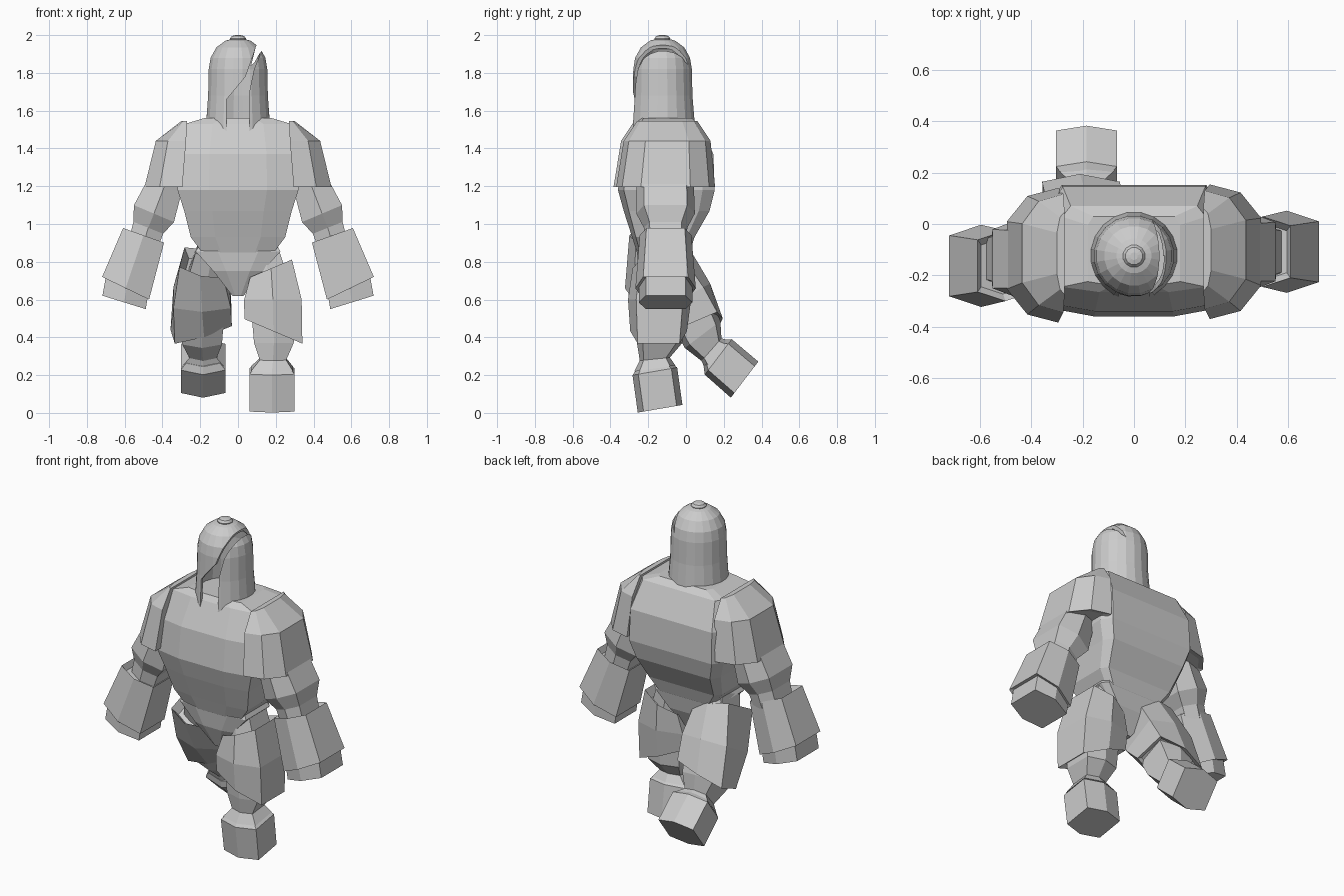
import bpy, bmesh, math
from mathutils import Matrix, Vector

old = bpy.data.objects.get("Cube")
if old:
    bpy.data.objects.remove(old, do_unlink=True)

grey = bpy.data.materials.new("light grey")
grey.use_nodes = True
COL = (0.6, 0.6, 0.6, 1)
grey.diffuse_color = COL
grey.node_tree.nodes["Principled BSDF"].inputs["Base Color"].default_value = COL

# Cross-sections in unit size
HEX = [(0, -1), (1, -.74), (1, .74), (0, 1), (-1, .74), (-1, -.74)]
TORSO = [(.48, -1), (1, -.88), (1, .75), (.88, 1), (-.88, 1), (-1, .75), (-1, -.88), (-.48, -1)]
PAD = [(-1, -1), (.2, -.88), (1, -.5), (1, .5), (.2, .88), (-1, 1)]


def make(name, bm):
    bmesh.ops.recalc_face_normals(bm, faces=bm.faces)
    me = bpy.data.meshes.new(name)
    bm.to_mesh(me)
    bm.free()
    me.materials.append(grey)
    ob = bpy.data.objects.new(name, me)
    bpy.context.collection.objects.link(ob)
    return ob


def loft(name, section, rings, side=1, shift=0):
    """Skin rings of (centre, half width, half depth, tilt x, tilt y)."""
    bm = bmesh.new()
    loops = []
    for c, rx, ry, tx, ty in rings:
        rot = Matrix.Rotation(ty, 3, 'Y') @ Matrix.Rotation(tx, 3, 'X')
        loop = []
        for u, v in section:
            p = Vector(c) + rot @ Vector((u * rx, v * ry, 0))
            loop.append(bm.verts.new((p.x * side, p.y + shift, p.z)))
        loops.append(loop)
    n = len(section)
    for a, b in zip(loops, loops[1:]):
        for i in range(n):
            j = (i + 1) % n
            bm.faces.new((a[i], a[j], b[j], b[i]))
    bm.faces.new(loops[0])
    bm.faces.new(loops[-1])
    return make(name, bm)


def body(name, rows):
    """Torso-like loft from rows of (z, half width, front y, back y)."""
    loft(name, TORSO, [((0, (f + b) / 2, z), w, (b - f) / 2, 0, 0) for z, w, f, b in rows])


def lathe(name, profile, cy, segs, slant=0):
    """Revolve a profile; slant tilts the lowest ring."""
    bm = bmesh.new()
    prev = None
    for k, (r, z) in enumerate(profile):
        ring = []
        for i in range(segs):
            a = 2 * math.pi * (i + .5) / segs
            y = r * math.sin(a)
            ring.append(bm.verts.new((r * math.cos(a), cy + y, z + (slant * y if k == 0 else 0))))
        if prev:
            for i in range(segs):
                j = (i + 1) % segs
                bm.faces.new((prev[i], prev[j], ring[j], ring[i]))
        prev = ring
    bm.faces.new(prev)
    return make(name, bm)


def cutter(name, outline, y0, y1):
    """Prism from a front outline."""
    bm = bmesh.new()
    f = bm.faces.new([bm.verts.new((x, y0, z)) for x, z in outline])
    ext = bmesh.ops.extrude_face_region(bm, geom=[f])
    vs = [v for v in ext["geom"] if isinstance(v, bmesh.types.BMVert)]
    bmesh.ops.translate(bm, verts=vs, vec=(0, y1 - y0, 0))
    ob = make(name, bm)
    ob.hide_render = True
    return ob


# Torso and pelvis
body("torso", [(1.56, .18, -.24, .03), (1.53, .28, -.265, .07), (1.37, .315, -.34, .145),
               (1.18, .32, -.36, .152), (1.07, .285, -.33, .125), (.93, .25, -.285, .045),
               (.85, .19, -.26, .02), (.8, .08, -.22, -.02)])
body("pelvis", [(.88, .21, -.25, .01), (.855, .225, -.26, .02), (.75, .13, -.25, 0),
                (.62, .03, -.2, -.06)])

# Arms
for side, label, shift in ((1, "left", 0), (-1, "right", -.055)):
    loft(label + "_shoulder_pad", PAD,
         [((.285, -.1, 1.545), .015, .16, 0, 0), ((.355, -.1, 1.44), .08, .23, 0, 0),
          ((.395, -.108, 1.195), .1, .262, 0, 0), ((.395, -.108, 1.205), .08, .22, 0, 0)],
         side, shift / 4)
    loft(label + "_upper_arm", HEX,
         [((.37, -.11, 1.25), .09, .15, 0, -.3), ((.445, -.108, 1.055), .115, .155, 0, -.4),
          ((.475, -.108, .98), .085, .115, 0, -.38), ((.5, -.108, .9), .08, .11, 0, -.38)],
         side, shift / 2)
    loft(label + "_forearm", HEX,
         [((.51, -.108, .91), .09, .11, 0, -.34), ((.5, -.108, .94), .115, .137, 0, -.34),
          ((.595, -.108, .66), .138, .16, 0, -.45), ((.595, -.108, .67), .11, .13, 0, -.45)],
         side, shift)
    loft(label + "_hand", HEX,
         [((.585, -.108, .69), .122, .142, 0, -.42), ((.603, -.108, .585), .12, .142, 0, -.3)],
         side, shift)

# Standing leg
loft("left_thigh_armour", HEX,
     [((.18, -.125, .72), .09, .13, 0, -.4), ((.175, -.125, .765), .12, .158, 0, -.4),
      ((.185, -.14, .6), .152, .167, 0, 0), ((.187, -.145, .432), .167, .15, 0, .4),
      ((.187, -.145, .45), .14, .125, 0, .4)])
loft("left_leg", HEX,
     [((.14, -.12, .84), .08, .11, 0, -.4), ((.185, -.14, .6), .12, .13, 0, 0),
      ((.19, -.14, .37), .105, .12, 0, 0), ((.185, -.165, .285), .07, .08, .1, 0),
      ((.18, -.165, .235), .11, .11, .15, 0)])
loft("left_boot", HEX,
     [((.18, -.168, .24), .1, .1, .17, 0), ((.18, -.165, .22), .12, .12, .17, 0),
      ((.18, -.137, .022), .118, .12, .17, 0)])

# Trailing leg
loft("right_thigh_armour", HEX,
     [((.18, -.09, .75), .095, .13, .5, -.25), ((.18, -.11, .795), .12, .15, .5, -.25),
      ((.19, -.01, .61), .152, .157, .5, 0), ((.195, .078, .45), .158, .128, .42, .3),
      ((.195, .068, .467), .13, .11, .42, .3)], -1)
loft("right_leg", HEX,
     [((.13, -.13, .85), .09, .11, .4, -.3), ((.19, 0, .6), .12, .13, .5, 0),
      ((.19, .088, .415), .105, .118, .65, 0), ((.185, .135, .335), .072, .08, .85, 0),
      ((.185, .165, .305), .11, .1, .92, 0)], -1)
loft("right_boot", HEX,
     [((.185, .148, .316), .09, .09, .92, 0), ((.185, .171, .296), .118, .118, .92, 0),
      ((.185, .31, .176), .118, .12, .92, 0)], -1)

# Helmet shell with a swept face opening and a crescent gap over the crown
helmet = lathe("helmet", [(.172, 1.515), (.16, 1.68), (.157, 1.82), (.147, 1.88), (.116, 1.935),
                          (.068, 1.97), (.02, 1.984)], -.124, 20, .14)
cutters = [
    cutter("face_cutter", [(-.06, 1.4), (.06, 1.4), (.06, 1.7), (.085, 1.82), (.125, 1.915),
                           (.1, 1.95), (.04, 1.78), (-.06, 1.66)], -.5, -.125),
    cutter("crown_cutter", [(.07, 1.84), (.09, 1.86), (.115, 1.905), (.17, 1.96), (.13, 2.0),
                            (.095, 1.94)], -.2, .1)]
solid = helmet.modifiers.new("thickness", 'SOLIDIFY')
solid.thickness = .018
for c in cutters:
    m = helmet.modifiers.new("opening", 'BOOLEAN')
    m.operation = 'DIFFERENCE'
    m.solver = 'EXACT'
    m.object = c
bpy.context.view_layer.update()
deps = bpy.context.evaluated_depsgraph_get()
helmet_mesh = bpy.data.meshes.new_from_object(helmet.evaluated_get(deps))
helmet.modifiers.clear()
helmet.data = helmet_mesh
for c in cutters:
    bpy.data.objects.remove(c, do_unlink=True)

# Crown knob
lathe("helmet_knob", [(.04, 1.965), (.044, 1.982), (.034, 1.995), (.015, 2.0)], -.125, 12)
